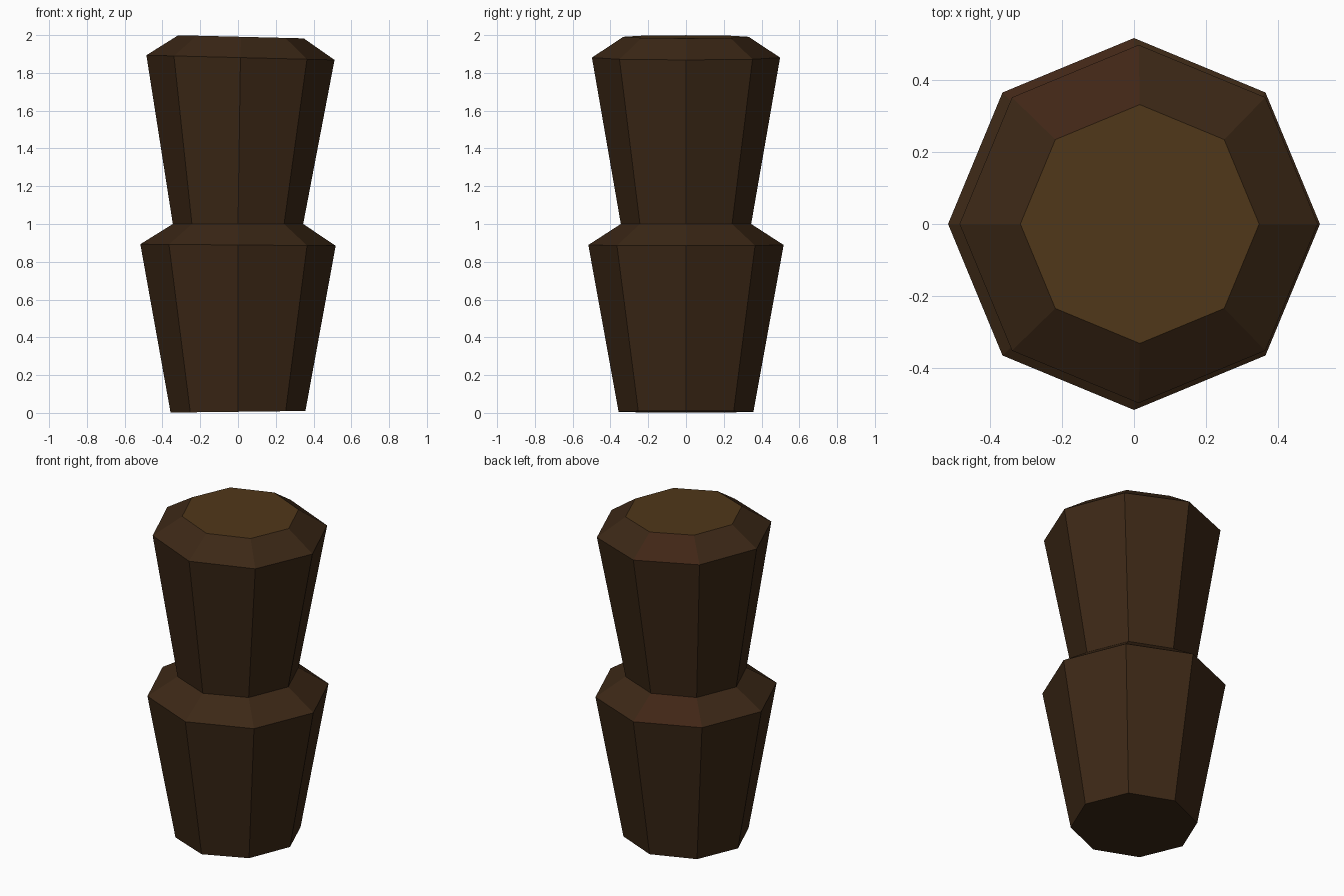
import bpy, bmesh
from math import cos, sin, pi

if "Cube" in bpy.data.objects:
    bpy.data.objects.remove(bpy.data.objects["Cube"])

SIDES = 8


def material(name, color):
    m = bpy.data.materials.new(name)
    m.diffuse_color = (*color, 1)
    m.use_nodes = True
    m.node_tree.nodes["Principled BSDF"].inputs["Base Color"].default_value = m.diffuse_color
    return m


# Bark, cut wood, and a slightly redder bark patch
mats = [material("bark", (0.045, 0.021, 0.008)),
        material("cut_wood", (0.08, 0.038, 0.010)),
        material("red_bark", (0.052, 0.019, 0.008))]

# Trunk rings: centre x, radius, height, height change per unit x (slight lean)
rings_data = [
    (0.0, 0.357, 0.006, 0.012),
    (0.0, 0.517, 0.889, -0.008),
    (0.0, 0.345, 1.0, 0.0),
    (0.013, 0.498, 1.881, -0.025),
    (0.016, 0.332, 1.991, -0.025),
]

bm = bmesh.new()
rings = []
for cx, r, z, slope in rings_data:
    ring = []
    for i in range(SIDES):
        a = 2 * pi * i / SIDES
        ring.append(bm.verts.new((cx + r * cos(a), r * sin(a), z + slope * r * cos(a))))
    rings.append(ring)

# Side walls and sloping shoulders
for level, (low, high) in enumerate(zip(rings, rings[1:])):
    for i in range(SIDES):
        j = (i + 1) % SIDES
        f = bm.faces.new((low[i], low[j], high[j], high[i]))
        f.material_index = 2 if level in (1, 3) and i == 2 else 0

# End caps
bm.faces.new(rings[0][::-1])
bm.faces.new(rings[-1]).material_index = 1

mesh = bpy.data.meshes.new("trunk")
bm.to_mesh(mesh)
bm.free()
for m in mats:
    mesh.materials.append(m)
trunk = bpy.data.objects.new("trunk", mesh)
bpy.context.collection.objects.link(trunk)
